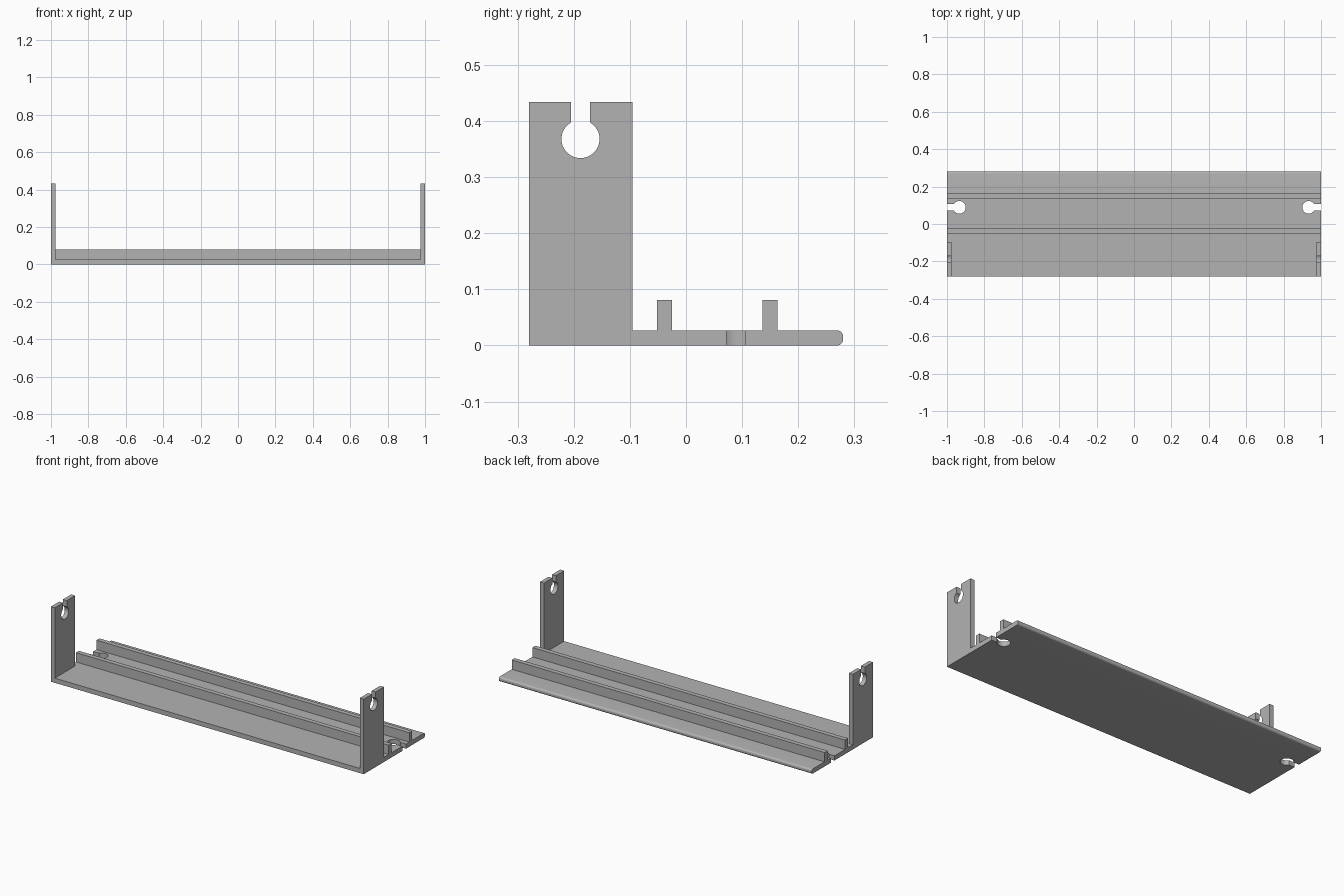
import bpy, bmesh, math
from mathutils import Vector

if "Cube" in bpy.data.objects:
    bpy.data.objects.remove(bpy.data.objects["Cube"], do_unlink=True)

# Single grey material
grey = bpy.data.materials.new("light grey")
grey.use_nodes = True
GREY = (0.45, 0.45, 0.45, 1)
grey.diffuse_color = GREY
grey.node_tree.nodes["Principled BSDF"].inputs["Base Color"].default_value = GREY

T = 0.027            # base thickness
W = 0.025            # upright thickness
Y0, Y1 = -0.28, 0.28
R, HALF = 0.034, 0.017   # keyhole radius and half slot width


def keyhole(depth, steps=32):
    """Outline (across, inward) of a slot opening into a round hole; edge is at inward = 0."""
    a = math.asin(HALF / R)
    arc = [a + (2 * math.pi - 2 * a) * i / steps for i in range(steps + 1)]
    pts = [(R * math.sin(t), depth - R * math.cos(t)) for t in arc]
    return [(HALF, 0)] + pts + [(-HALF, 0)]


def extrude(name, points, direction, round_back=0):
    """Solid made by extruding a flat outline along a direction."""
    bm = bmesh.new()
    face = bm.faces.new([bm.verts.new(p) for p in points])
    out = bmesh.ops.extrude_face_region(bm, geom=[face], use_keep_orig=True)
    moved = [v for v in out["geom"] if isinstance(v, bmesh.types.BMVert)]
    bmesh.ops.translate(bm, verts=moved, vec=Vector(direction))
    bmesh.ops.recalc_face_normals(bm, faces=bm.faces)
    if round_back:
        edges = [e for e in bm.edges
                 if all(abs(v.co.y - Y1) < 1e-5 for v in e.verts)
                 and abs(e.verts[0].co.x - e.verts[1].co.x) > 1]
        bmesh.ops.bevel(bm, geom=edges, offset=round_back, segments=6,
                        profile=0.5, affect='EDGES')
    mesh = bpy.data.meshes.new(name)
    bm.to_mesh(mesh)
    bm.free()
    obj = bpy.data.objects.new(name, mesh)
    bpy.context.collection.objects.link(obj)
    mesh.materials.append(grey)
    bpy.ops.object.select_all(action='DESELECT')
    obj.select_set(True)
    bpy.context.view_layer.objects.active = obj
    bpy.ops.object.shade_smooth_by_angle(angle=math.radians(35))
    return obj


# Base plate with a keyhole in each end and a rounded back edge
slot_y, slot_depth = 0.089, 0.066
right_notch = [(-1 + d, slot_y + a, 0) for a, d in keyhole(slot_depth)]
left_notch = [(1 - d, slot_y - a, 0) for a, d in keyhole(slot_depth)]
plan = [(-1, Y0, 0), (1, Y0, 0)] + left_notch + [(1, Y1, 0), (-1, Y1, 0)] + right_notch
extrude("base_plate", plan, (0, 0, T), round_back=0.011)

# Two long rails on top of the base
for name, y in (("front_rail", -0.052), ("back_rail", 0.136)):
    rail = [(-1, y, T), (-1, y + 0.027, T), (-1, y + 0.027, 0.081), (-1, y, 0.081)]
    extrude(name, rail, (2, 0, 0))

# End uprights with a keyhole open at the top
top, mid, y_back = 0.434, -0.188, -0.095
for name, x in (("right_upright", -1), ("left_upright", 1 - W)):
    notch = [(x, mid + a, top - d) for a, d in keyhole(0.066)]
    side = [(x, Y0, T), (x, y_back, T), (x, y_back, top)] + notch + [(x, Y0, top)]
    extrude(name, side, (W, 0, 0))
